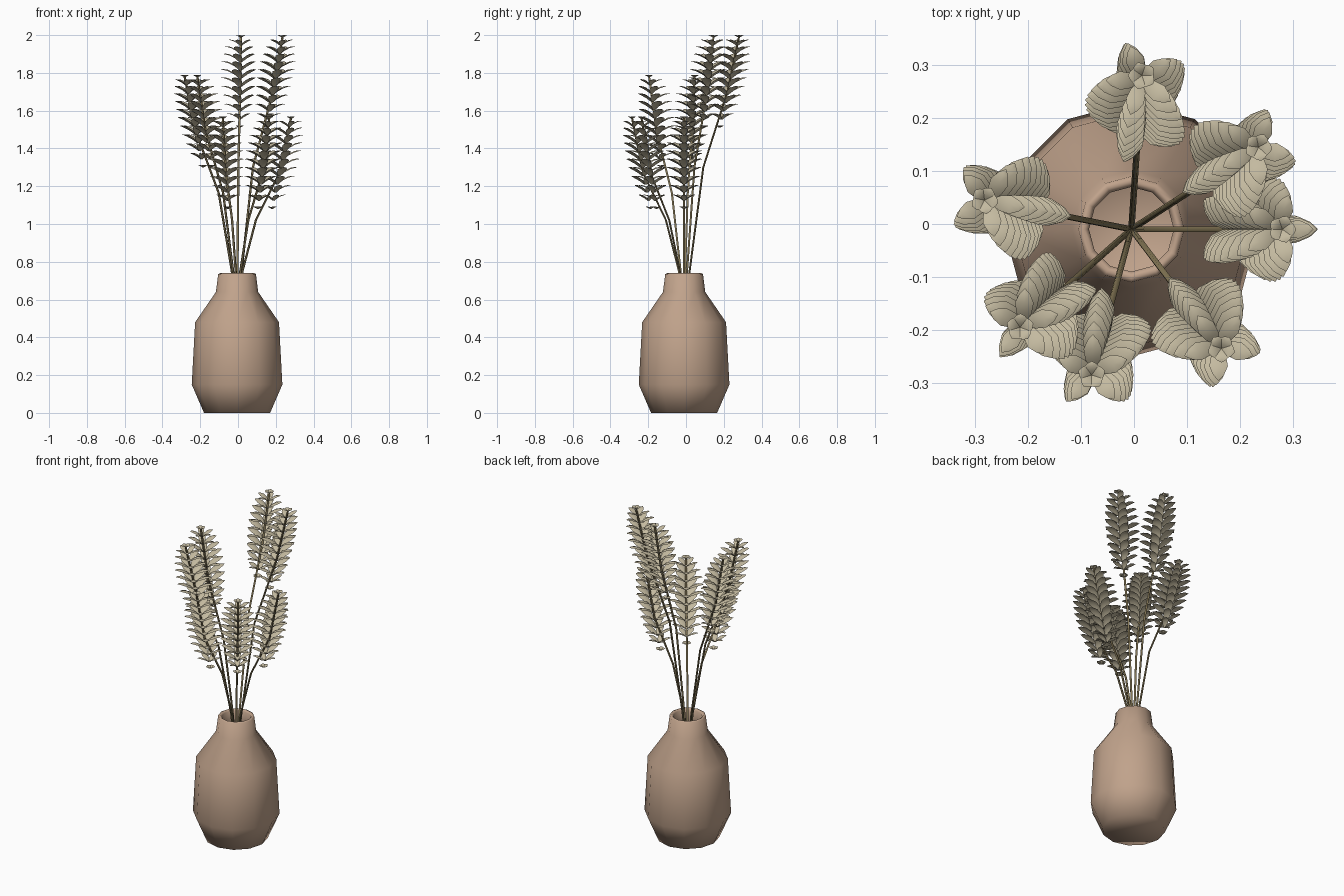
import bpy, bmesh
from math import sin, cos, pi, radians
from mathutils import Vector

old = bpy.data.objects.get("Cube")
if old:
    bpy.data.objects.remove(old, do_unlink=True)


def material(name, colour):
    mat = bpy.data.materials.new(name)
    mat.use_nodes = True
    rgba = (*colour, 1)
    mat.diffuse_color = rgba
    mat.node_tree.nodes["Principled BSDF"].inputs["Base Color"].default_value = rgba
    return mat


CLAY = material("tan clay", (0.53, 0.365, 0.26))
STEM = material("olive brown", (0.24, 0.19, 0.095))
LEAF = material("dry straw", (0.55, 0.49, 0.35))
CENTRE = Vector((-0.005, -0.01, 0))


def finish(bm, name, mat, angle):
    mesh = bpy.data.meshes.new(name)
    bm.to_mesh(mesh)
    bm.free()
    mesh.materials.append(mat)
    ob = bpy.data.objects.new(name, mesh)
    bpy.context.collection.objects.link(ob)
    bpy.ops.object.select_all(action="DESELECT")
    ob.select_set(True)
    bpy.context.view_layer.objects.active = ob
    bpy.ops.object.shade_smooth_by_angle(angle=radians(angle))


def loft(bm, rings, closed=True):
    for a, b in zip(rings, rings[1:]):
        n = len(a)
        for i in range(n if closed else n - 1):
            j = (i + 1) % n
            bm.faces.new((a[i], a[j], b[j], b[i]))


def circle(bm, centre, radius, sides):
    return [bm.verts.new(centre + Vector((radius * cos(2 * pi * i / sides),
                                          radius * sin(2 * pi * i / sides), 0)))
            for i in range(sides)]


# Vase: outer wall, soft rim and inner wall as one softly shaded profile
profile = [(0.175, 0), (0.24, 0.15), (0.222, 0.48), (0.112, 0.64), (0.1, 0.735),
           (0.09, 0.74), (0.08, 0.73), (0.088, 0.63), (0.2, 0.47), (0.215, 0.16), (0.15, 0.03)]
bm = bmesh.new()
rings = [circle(bm, CENTRE + Vector((0, 0, z)), r, 12) for r, z in profile]
loft(bm, rings)
bm.faces.new(rings[0][::-1])
bm.faces.new(rings[-1])
finish(bm, "vase", CLAY, 180)


def add_leaf(bm, root, angle, length):
    """Rising, arching pointed leaf folded along its midrib."""
    out = Vector((cos(angle), sin(angle), 0))
    side = Vector((sin(angle), -cos(angle), 0))
    rows = []
    for along, rise, half in ((0.04, 0, 0.05), (0.3, 0.27, 0.21),
                              (0.6, 0.44, 0.26), (0.85, 0.48, 0.15), (1, 0.45, 0.01)):
        mid = root + out * along * length + Vector((0, 0, rise * length))
        width = half * max(length, 0.055)
        edge = side * width
        drop = Vector((0, 0, -0.3 * half * length))
        rows.append([bm.verts.new(p) for p in (mid - edge + drop, mid, mid + edge + drop)])
    loft(bm, rows, closed=False)


def add_plant(label, x, y, top, phase):
    tip = Vector((x, y, 0)) - CENTRE

    def on_path(share, z):
        return CENTRE + tip * share + Vector((0, 0, z))

    head_top = on_path(1, top - 0.0125)
    head_low = on_path(0.65, top - 0.49)

    # Thin bent stem
    path = [on_path(0, 0.05), on_path(0.01, 0.5), on_path(0.1, 0.75),
            on_path(0.35, top * 0.65), head_low.lerp(head_top, 0.4), head_top]
    bm = bmesh.new()
    rings = [circle(bm, p, 0.006, 6) for p in path]
    loft(bm, rings)
    bm.faces.new(rings[0][::-1])
    bm.faces.new(rings[-1])
    finish(bm, label + "_stem", STEM, 60)

    # Plume: whorls of five leaves stacked along the stem
    bm = bmesh.new()
    levels = 12
    for i in range(levels):
        t = i / (levels - 1)
        length = 0.026 + 0.078 * max(0, sin(pi * t)) ** 0.5
        root = head_low.lerp(head_top, t)
        for k in range(5):
            add_leaf(bm, root, radians(phase + 72 * k), length)
    finish(bm, label + "_plume", LEAF, 60)


plants = [("back", 0.015, 0.28, 2.0, 108), ("back_left", 0.235, 0.145, 2.0, -7),
          ("left", 0.28, -0.01, 1.57, 0), ("front_left", 0.165, -0.235, 1.57, -18),
          ("front", -0.08, -0.285, 1.57, 18), ("front_right", -0.215, -0.195, 1.79, 16),
          ("right", -0.282, 0.045, 1.79, -10)]
for plant in plants:
    add_plant(*plant)
